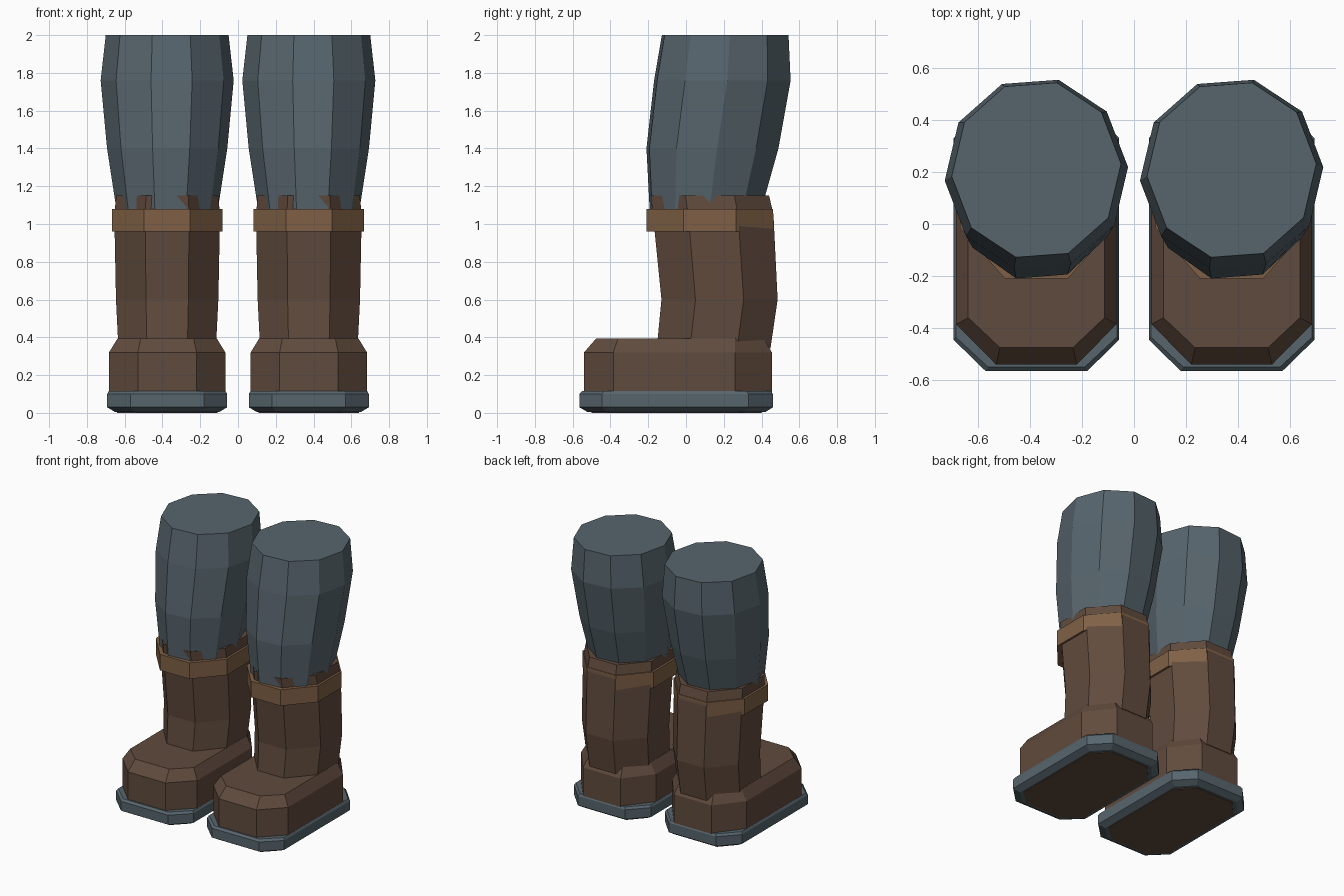
import bpy, bmesh
from math import sin, cos, radians

if "Cube" in bpy.data.objects:
    bpy.data.objects.remove(bpy.data.objects["Cube"], do_unlink=True)


def material(name, rgb):
    m = bpy.data.materials.new(name)
    m.use_nodes = True
    m.diffuse_color = (*rgb, 1)
    m.node_tree.nodes["Principled BSDF"].inputs["Base Color"].default_value = (*rgb, 1)
    return m


SLATE = material("slate cloth", (0.095, 0.130, 0.152))
BROWN = material("brown leather", (0.118, 0.070, 0.047))
TAN = material("tan strap", (0.215, 0.118, 0.060))


def loft(name, rings, mat, x):
    """Skin a stack of closed rings and cap both ends."""
    bm = bmesh.new()
    loops = [[bm.verts.new(p) for p in ring] for ring in rings]
    for low, high in zip(loops, loops[1:]):
        n = len(low)
        for i in range(n):
            j = (i + 1) % n
            bm.faces.new((low[i], low[j], high[j], high[i]))
    bm.faces.new(loops[0][::-1])
    bm.faces.new(loops[-1])
    bmesh.ops.recalc_face_normals(bm, faces=bm.faces)
    mesh = bpy.data.meshes.new(name)
    bm.to_mesh(mesh)
    bm.free()
    mesh.materials.append(mat)
    obj = bpy.data.objects.new(name, mesh)
    obj.location.x = x
    bpy.context.collection.objects.link(obj)


def oval(z, rx, front, back, sides, turn):
    """Polygon ring with vertices on an ellipse."""
    cy, ry = (front + back) / 2, (back - front) / 2
    angles = [radians(turn + 360 * i / sides) for i in range(sides)]
    return [(rx * cos(a), cy + ry * sin(a), z) for a in angles]


def octagon(z, half, front, back):
    """Eight-sided ring with flat front, back and sides."""
    k = 1 / cos(radians(22.5))
    cy, ry = (front + back) / 2, (back - front) / 2 * k
    return oval(z, half * k, cy - ry, cy + ry, 8, 22.5)


def footprint(z, half, toe, toe_half, toe_corner, heel_corner, heel, heel_half):
    """Long ring with clipped corners."""
    right = [(toe_half, toe), (half, toe_corner), (half, heel_corner), (heel_half, heel)]
    left = [(-x, y) for x, y in reversed(right)]
    return [(x, y, z) for x, y in right + left]


for side, x in (("left", 0.375), ("right", -0.375)):
    # Sole with bevelled rims
    loft(side + "_sole", [
        footprint(0.004, 0.275, -0.52, 0.175, -0.42, 0.31, 0.42, 0.175),
        footprint(0.03, 0.318, -0.565, 0.195, -0.445, 0.33, 0.46, 0.195),
        footprint(0.10, 0.318, -0.565, 0.195, -0.445, 0.33, 0.46, 0.195),
        footprint(0.115, 0.309, -0.55, 0.185, -0.435, 0.32, 0.45, 0.185),
    ], SLATE, x)

    # Foot, reaching down to the underside of the sole
    loft(side + "_foot", [
        footprint(0, 0.265, -0.50, 0.155, -0.40, 0.28, 0.40, 0.155),
        footprint(0.10, 0.308, -0.54, 0.155, -0.385, 0.26, 0.455, 0.155),
        footprint(0.32, 0.308, -0.54, 0.155, -0.385, 0.26, 0.455, 0.155),
        footprint(0.395, 0.262, -0.475, 0.14, -0.36, 0.26, 0.41, 0.14),
    ], BROWN, x)

    # Boot shaft
    loft(side + "_boot_shaft", [
        octagon(0.34, 0.258, -0.155, 0.447),
        octagon(0.60, 0.271, -0.13, 0.485),
        octagon(1.05, 0.28, -0.175, 0.463),
        octagon(1.15, 0.27, -0.187, 0.44),
    ], BROWN, x)

    # Strap around the shaft
    loft(side + "_strap", [octagon(z, 0.293, -0.21, 0.46) for z in (0.96, 1.08)], TAN, x)

    # Trouser leg
    loft(side + "_trouser_leg", [
        oval(1.05, 0.265, -0.20, 0.40, 10, 4),
        oval(1.40, 0.319, -0.22, 0.50, 10, 4),
        oval(1.76, 0.353, -0.18, 0.565, 10, 4),
        oval(2.00, 0.326, -0.138, 0.553, 10, 4),
    ], SLATE, x)
